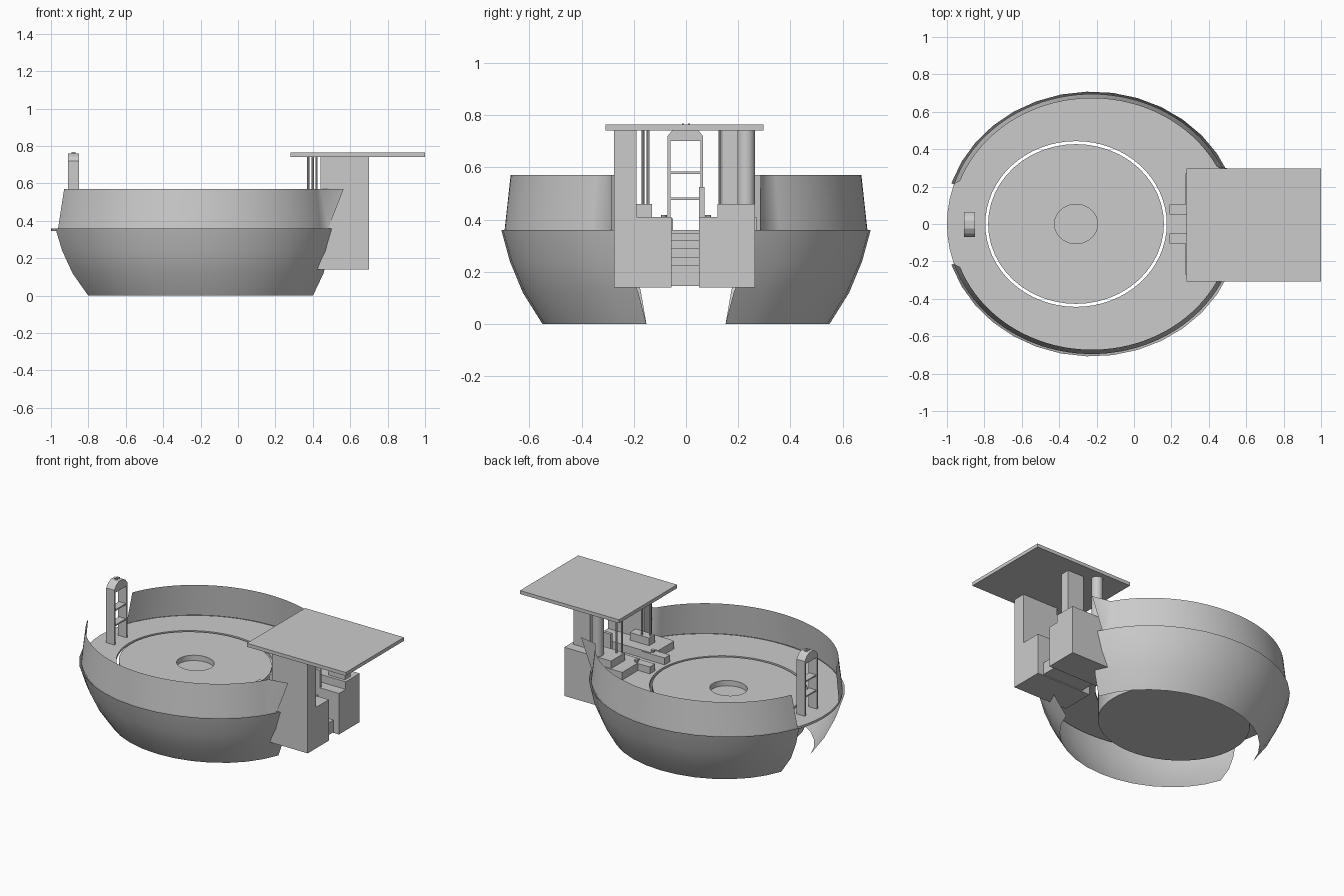
import bpy, bmesh
from math import sin, cos, pi, radians

if "Cube" in bpy.data.objects:
    bpy.data.objects.remove(bpy.data.objects["Cube"])


def make(name, verts, faces, smooth=False):
    me = bpy.data.meshes.new(name)
    me.from_pydata(verts, [], faces)
    ob = bpy.data.objects.new(name, me)
    bpy.context.collection.objects.link(ob)
    bm = bmesh.new()
    bm.from_mesh(me)
    bmesh.ops.recalc_face_normals(bm, faces=bm.faces)
    bm.to_mesh(me)
    bm.free()
    if smooth:
        bpy.context.view_layer.objects.active = ob
        ob.select_set(True)
        bpy.ops.object.shade_smooth_by_angle(angle=radians(25))
        ob.select_set(False)
    return ob


def box(name, x0, x1, y0, y1, z0, z1):
    v = [(x, y, z) for x in (x0, x1) for y in (y0, y1) for z in (z0, z1)]
    f = [(0, 1, 3, 2), (4, 6, 7, 5), (0, 4, 5, 1), (2, 3, 7, 6), (0, 2, 6, 4), (1, 5, 7, 3)]
    return make(name, v, f)


def cylinder(name, x, y, r, z0, z1, n=12):
    ring = lambda z: [(x + r * cos(2 * pi * i / n), y + r * sin(2 * pi * i / n), z) for i in range(n)]
    f = [(i, (i + 1) % n, n + (i + 1) % n, n + i) for i in range(n)]
    return make(name, ring(z0) + ring(z1), f + [tuple(range(n)), tuple(range(n, 2 * n))], True)


def hull(name, rows, n, side):
    # rows: centre x, radius x, radius y, z, right end angle, left end angle
    v = []
    for cx, rx, ry, z, a, b in rows:
        for i in range(n + 1):
            t = radians(a + (180 - b - a) * i / n)
            v.append((cx + rx * cos(t), side * ry * sin(t), z))
    w = n + 1
    f = [(j * w + i, j * w + i + 1, (j + 1) * w + i + 1, (j + 1) * w + i)
         for j in range(len(rows) - 1) for i in range(n)]
    return make(name, v, f, True)


def lathe(name, cx, rings, n, closed=False):
    # elliptical rings: radius x, radius y, z
    v = [(cx + rx * cos(2 * pi * i / n), ry * sin(2 * pi * i / n), z)
         for rx, ry, z in rings for i in range(n)]
    m = len(rings)
    f = [(j * n + i, j * n + (i + 1) % n, (j + 1) % m * n + (i + 1) % n, (j + 1) % m * n + i)
         for j in range(m if closed else m - 1) for i in range(n)]
    if not closed:
        f += [tuple(range(n)), tuple(range((m - 1) * n, m * n))]
    return make(name, v, f, True)


# Hull halves: faceted lower bowl and smooth upper wall
lower = [(-.20, .625, .55, 0, 16, 16), (-.212, .70, .625, .12, 17, 16),
         (-.218, .755, .675, .24, 20, 17), (-.225, .79, .708, .36, 22, 18)]
upper = [(-.225, .775, .695, .36, 24, 18), (-.225, .75, .672, .57, 24, 20)]
for s, nm in ((-1, "front"), (1, "back")):
    hull(nm + "_lower_hull", lower, 14, s)
    wall = hull(nm + "_upper_wall", upper, 40, s)
    # flared wall end beside the entrance
    wall.data.vertices[41].co = (.565, s * .285, .57)

# Outer deck and separate turning disc with a shallow centre recess
deck = lathe("outer_deck", -.225, [(.775, .692, .36), (.775, .692, .345)], 64)
bm = bmesh.new()
n = 64
rings = []
for z in (.36, .345):
    for cx, rx, ry in ((-.225, .775, .692), (-.31, .485, .443)):
        rings.append([bm.verts.new((cx + rx * cos(2 * pi * i / n), ry * sin(2 * pi * i / n), z)) for i in range(n)])
for a, b in ((0, 1), (1, 3), (3, 2), (2, 0)):
    for i in range(n):
        k = (i + 1) % n
        bm.faces.new((rings[a][i], rings[a][k], rings[b][k], rings[b][i]))
bmesh.ops.recalc_face_normals(bm, faces=bm.faces)
bm.to_mesh(deck.data)
bm.free()
lathe("turning_disc", -.31, [(.47, .427, .145), (.47, .427, .36), (.115, .105, .36), (.115, .105, .325)], 48)

# Entrance base blocks and roof supports
box("front_base", .30, .70, -.275, -.055, .14, .41)
box("back_base", .30, .70, .05, .265, .14, .41)
box("back_base_upper", .44, .70, .12, .265, .41, .46)
box("front_pillar", .44, .70, -.275, -.19, .41, .745)
box("front_pedestal", .36, .50, -.19, -.13, .41, .46)
box("back_pedestal", .36, .44, .12, .265, .41, .46)
box("back_pillar", .56, .68, .14, .20, .46, .745)
cylinder("round_column", .48, .23, .035, .41, .745, 20)
box("roof", .28, 1.0, -.308, .297, .742, .765)

# Thin roof poles
for i, (x, y) in enumerate(((.375, -.165), (.42, -.145), (.375, .13), (.40, .15))):
    cylinder("roof_pole_%d" % i, x, y, .006, .44, .745, 8)

# Entrance steps
for i in range(5):
    box("step_%d" % i, .60 - i * .06, .66 - i * .06, -.055, .05, .145, .225 + i * .032)

# Boarding platforms and control console
for s in (-1, 1):
    y0, y1 = sorted((s * .05, s * .105))
    box("boarding_block", .19, .36, y0, y1, .36, .405)
    y0, y1 = sorted((s * .105, s * .27))
    box("boarding_side", .275, .44, y0, y1, .36, .41)
    cylinder("gate_knob", .30, s * .085, .012, .405, .418, 10)
box("console", .50, .56, .05, .07, .36, .525)

# Ladder frame on the left of the deck
for y in (-.07, .055):
    box("ladder_post", -.91, -.85, y, y + .01, .36, .715)
for z in (.475, .575):
    box("ladder_rung", -.905, -.855, -.065, .06, z, z + .009)
arch = [(-.07, .70), (.065, .70), (.065, .72), (.045, .745), (.02, .76), (-.025, .76), (-.05, .745), (-.07, .72)]
k = len(arch)
make("ladder_arch", [(x, y, z) for x in (-.91, -.85) for y, z in arch],
     [tuple(range(k)), tuple(range(k, 2 * k))] + [(i, (i + 1) % k, k + (i + 1) % k, k + i) for i in range(k)])
for y in (-.015, .008):
    box("ladder_cap", -.89, -.87, y, y + .008, .76, .768)
